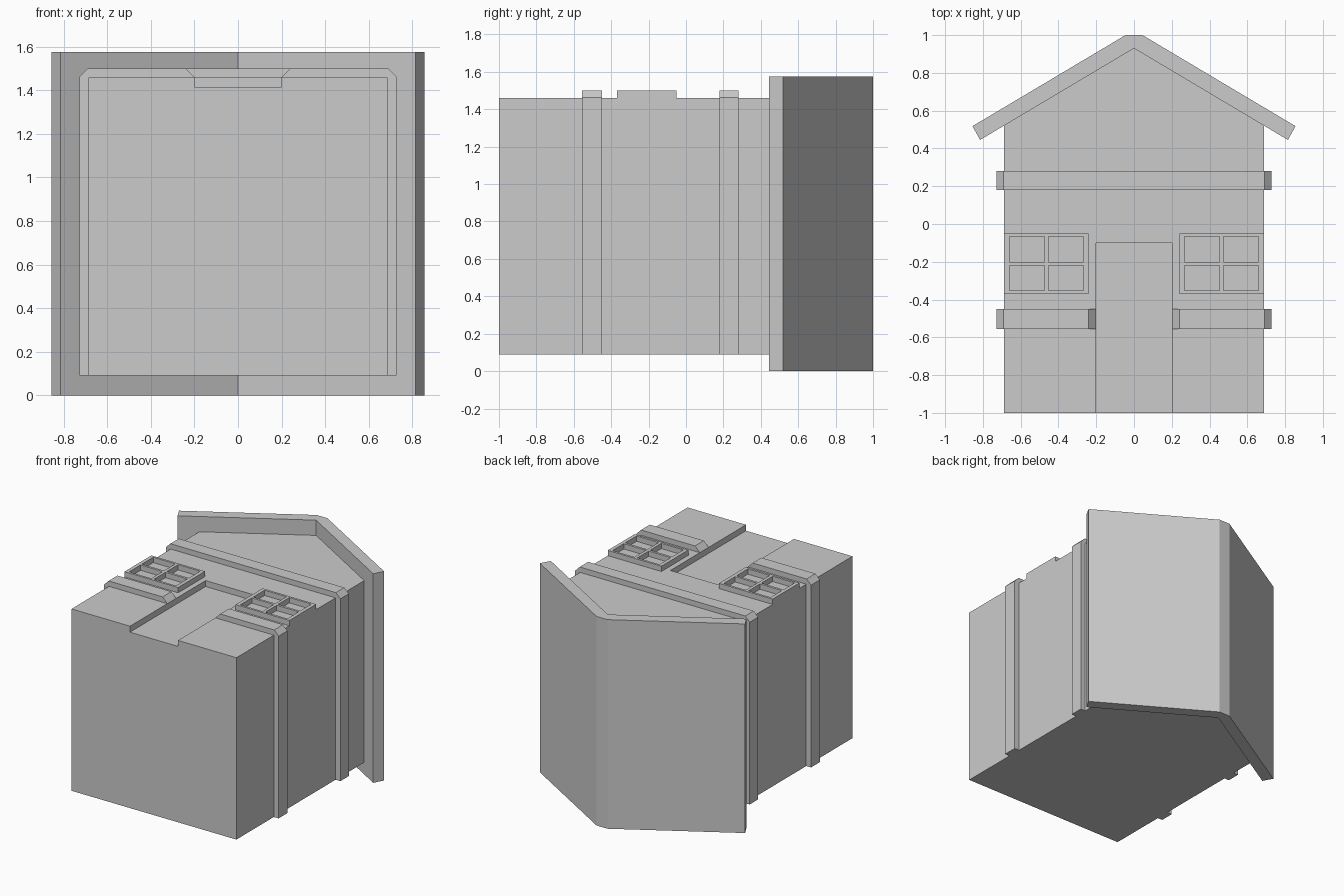
import bpy
import bmesh

cube = bpy.data.objects.get("Cube")
if cube:
    bpy.data.objects.remove(cube, do_unlink=True)

GREY = (0.6, 0.6, 0.6, 1)
grey = bpy.data.materials.new("plain grey")
grey.use_nodes = True
grey.diffuse_color = GREY
grey.node_tree.nodes["Principled BSDF"].inputs["Base Color"].default_value = GREY

BACK, FACE, RAISED = 0.09, 1.46, 1.5   # back, facade and trim heights
HALF = 0.687                           # half width of the walls


def prism(name, outline, low, high, along="z"):
    """Extrude an outline along z (x, y points) or y (x, z points)."""
    bm = bmesh.new()
    place = (lambda a, b: (a, b, low)) if along == "z" else (lambda a, b: (a, low, b))
    face = bm.faces.new([bm.verts.new(place(*p)) for p in outline])
    made = bmesh.ops.extrude_face_region(bm, geom=[face], use_keep_orig=True)
    for v in made["geom"]:
        if isinstance(v, bmesh.types.BMVert):
            setattr(v.co, along, high)
    bmesh.ops.recalc_face_normals(bm, faces=bm.faces)
    mesh = bpy.data.meshes.new(name)
    bm.to_mesh(mesh)
    bm.free()
    mesh.materials.append(grey)
    obj = bpy.data.objects.new(name, mesh)
    bpy.context.collection.objects.link(obj)
    return obj


def rect(x0, x1, y0, y1):
    return [(x0, y0), (x1, y0), (x1, y1), (x0, y1)]


def flip(points):
    return [(-x, y) for x, y in reversed(points)]


def cut(target, cutter):
    """Subtract the cutter, then discard it."""
    cutter.hide_render = True
    mod = target.modifiers.new("cut", "BOOLEAN")
    mod.operation = "DIFFERENCE"
    mod.solver = "EXACT"
    mod.object = cutter
    bpy.context.view_layer.objects.active = target
    bpy.ops.object.modifier_apply(modifier=mod.name)
    bpy.data.objects.remove(cutter, do_unlink=True)


# Gabled walls with a recessed doorway
side = [(HALF, -1), (HALF, 0.522)]
walls = prism("house_walls", side + [(0, 0.93)] + flip(side), BACK, FACE)
cut(walls, prism("door_cutter", rect(-0.2, 0.2, -1.1, -0.1), 1.415, 1.6))

# Folded roof slab with a flattened ridge
outer = [(0.815, 0.445), (0.855, 0.518), (0.045, 1)]
prism("roof", outer + flip(outer) + [(0, 0.93)], 0, 1.575)

# Trim bands wrapping the sides and facade, chamfered at the corners
outside = [(0.727, BACK), (0.727, 1.463), (0.69, RAISED)]
inside = [(HALF, FACE), (HALF, BACK)]
prism("upper_band", outside + flip(outside) + flip(inside)[::1] + inside,
      0.18, 0.28, "y")
half_band = outside + [(0.24, RAISED), (0.2, FACE)] + inside
prism("left_lower_band", half_band, -0.555, -0.45, "y")
prism("right_lower_band", flip(half_band), -0.555, -0.45, "y")

# Four-pane window frames beside the door
for name, start in (("left_window", 0.24), ("right_window", -HALF)):
    frame = prism(name, rect(start, start + 0.447, -0.37, -0.05), FACE, RAISED)
    for dx in (0.028, 0.235):
        for y in (-0.353, -0.201):
            pane = rect(start + dx, start + dx + 0.184, y, y + 0.134)
            cut(frame, prism("pane_cutter", pane, 1.4, 1.6))
